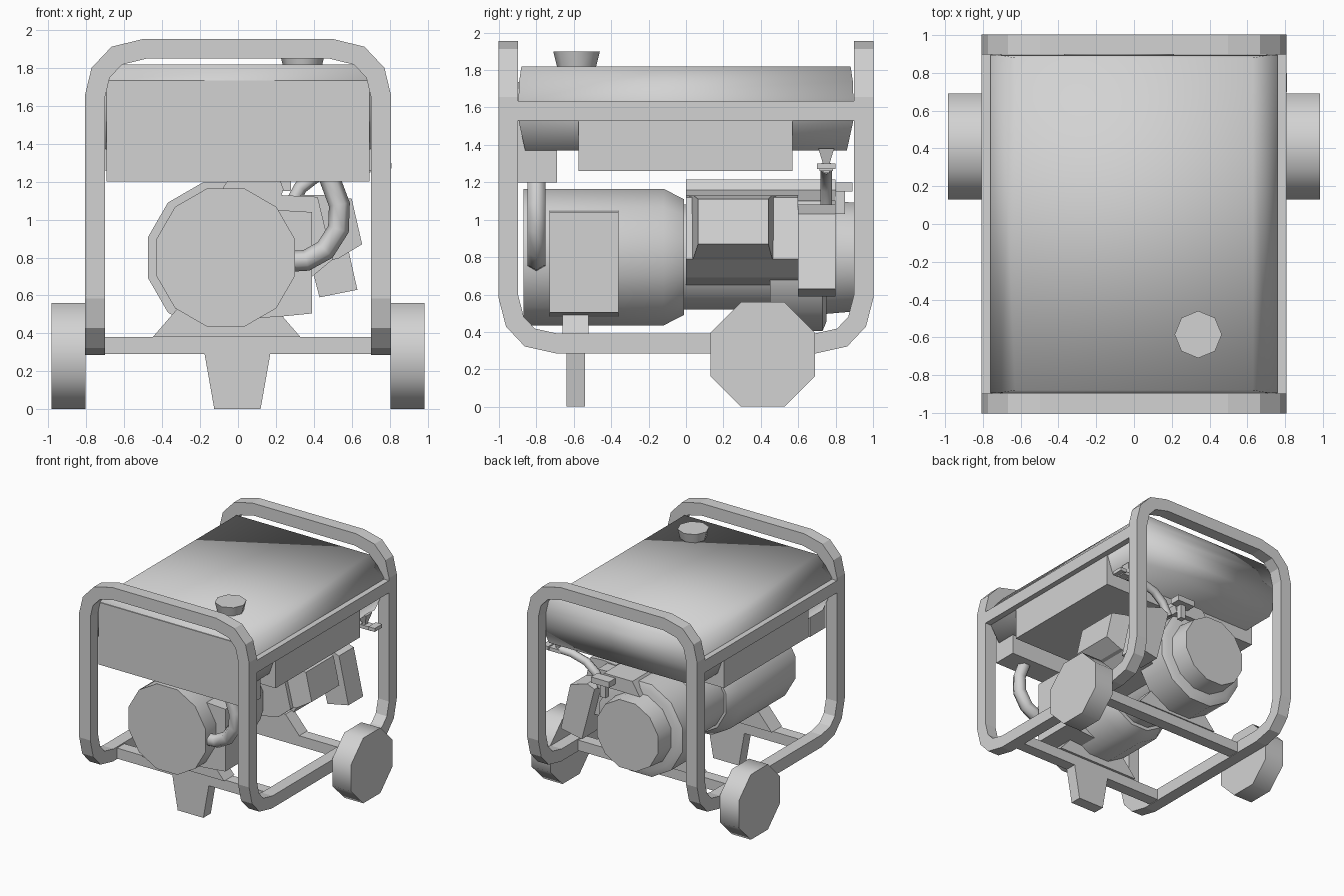
import bpy, bmesh, math
from mathutils import Vector

cube = bpy.data.objects.get("Cube")
if cube:
    bpy.data.objects.remove(cube, do_unlink=True)

GREY = (0.65, 0.65, 0.65, 1)
grey = bpy.data.materials.new("plain grey")
grey.use_nodes = True
grey.diffuse_color = GREY
bsdf = next(n for n in grey.node_tree.nodes if n.type == 'BSDF_PRINCIPLED')
bsdf.inputs["Base Color"].default_value = GREY


def loft(name, rings, smooth=None, closed=False):
    """Bridge equal rings of points; cap the ends unless the loop is closed."""
    bm = bmesh.new()
    vs = [[bm.verts.new(p) for p in r] for r in rings]
    n = len(rings[0])
    pairs = list(zip(vs, vs[1:])) + ([(vs[-1], vs[0])] if closed else [])
    for a, b in pairs:
        for i in range(n):
            j = (i + 1) % n
            bm.faces.new((a[i], a[j], b[j], b[i]))
    if not closed:
        bm.faces.new(vs[0])
        bm.faces.new(vs[-1])
    bmesh.ops.recalc_face_normals(bm, faces=bm.faces)
    me = bpy.data.meshes.new(name)
    bm.to_mesh(me)
    bm.free()
    me.materials.append(grey)
    ob = bpy.data.objects.new(name, me)
    bpy.context.collection.objects.link(ob)
    if smooth:
        bpy.ops.object.select_all(action='DESELECT')
        ob.select_set(True)
        bpy.context.view_layer.objects.active = ob
        bpy.ops.object.shade_smooth_by_angle(angle=math.radians(smooth))
    return ob


def rect(hx, hy, z, cx=0, cy=0):
    return [(cx + a * hx, cy + b * hy, z) for a, b in ((1, 1), (-1, 1), (-1, -1), (1, -1))]


def box(name, x0, x1, y0, y1, z0, z1):
    args = ((x1 - x0) / 2, (y1 - y0) / 2)
    c = ((x0 + x1) / 2, (y0 + y1) / 2)
    return loft(name, [rect(*args, z, *c) for z in (z0, z1)])


def prism(name, poly, y0, y1):
    """Extrude an x-z outline along y."""
    return loft(name, [[(x, y, z) for x, z in poly] for y in (y0, y1)])


def circle(r, n, phase):
    return [(r * math.cos(2 * math.pi * (i + phase) / n), r * math.sin(2 * math.pi * (i + phase) / n))
            for i in range(n)]


def drum(name, cx, cz, profile):
    """Twelve-sided part along y from (y, radius) pairs, with flats at the top and sides."""
    return loft(name, [[(cx + a, y, cz + b) for a, b in circle(r, 12, 0.5)] for y, r in profile], 50)


def sweep(name, path, section, closed=False, smooth=None):
    """Mitred sweep: slide each ring along its segment to the next mitre plane."""
    path = [Vector(p) for p in path]
    ring = [path[0] + Vector(s) for s in section]
    rings = [ring]
    for i in range(1, len(path)):
        d = (path[i] - path[i - 1]).normalized()
        nxt = path[(i + 1) % len(path)] if closed or i + 1 < len(path) else path[i] + d
        nrm = d + (nxt - path[i]).normalized()
        ring = [v + d * ((path[i] - v).dot(nrm) / d.dot(nrm)) for v in ring]
        rings.append(ring)
    return loft(name, rings, smooth, closed)


def pipe(name, path, r):
    """Six-sided pipe whose path starts along x."""
    sweep(name, path, [(0, b, a) for a, b in circle(r, 6, 0)], smooth=65)


# Tubular frame: two arches joined by the bottom side runs in one loop
arch = [(0.755, 1.2), (0.755, 1.65), (0.725, 1.775), (0.64, 1.865), (0.49, 1.902)]
bend = [(-0.95, 0.59), (-0.915, 0.455), (-0.835, 0.37), (-0.69, 0.338)]
path = [(x, -0.95, z) for x, z in arch]
path += [(-x, -0.95, z) for x, z in reversed(arch)]
path += [(-0.755, y, z) for y, z in bend] + [(-0.755, -y, z) for y, z in reversed(bend)]
path += [(-x, 0.95, z) for x, z in arch] + [(x, 0.95, z) for x, z in reversed(arch)]
path += [(0.755, -y, z) for y, z in bend] + [(0.755, y, z) for y, z in reversed(bend)]
h = 0.0525
sweep("frame_loop", path, [(h, h, 0), (-h, h, 0), (-h, -h, 0), (h, -h, 0)], closed=True)

# Rails, wheels, crossbars, foot
for s, side in ((1, "left"), (-1, "right")):
    x0, x1 = sorted((s * 0.705, s * 0.807))
    box(side + "_tank_rail", x0, x1, -0.92, 0.92, 1.53, 1.635)
    loft(side + "_wheel", [[(s * x, 0.41 + a, 0.28 + b) for a, b in circle(0.303, 8, 0.5)]
                           for x in (0.805, 0.985)], 50)
for y, part in ((-0.59, "front"), (0.41, "rear")):
    box(part + "_crossbar", -0.72, 0.72, y - 0.05, y + 0.05, 0.29, 0.38)
loft("front_foot", [rect(0.122, 0.05, 0, -0.003, -0.59), rect(0.175, 0.05, 0.3, -0.003, -0.59)])

# Engine mounts
mount = [(-0.45, 0.38), (0.33, 0.38), (0.2, 0.53), (-0.32, 0.53)]
prism("front_mount", mount, -0.66, -0.52)
prism("rear_mount", mount, 0.36, 0.47)

# Fuel tank, cap, control panel and tray
tank = [(1.37, 0.70, 0.86), (1.53, 0.755, 0.895), (1.65, 0.76, 0.895),
        (1.74, 0.70, 0.892), (1.82, 0.63, 0.88)]
loft("fuel_tank", [rect(hx, hy, z) for z, hx, hy in tank], 180)
loft("fuel_cap", [[(0.34 + a, -0.585 + b, z) for a, b in circle(r, 8, 0)]
                  for z, r in ((1.80, 0.10), (1.9, 0.125))], 50)
box("control_panel", -0.695, 0.695, -0.9, -0.69, 1.2, 1.735)
box("under_tank_box", -0.76, 0.76, -0.575, 0.57, 1.26, 1.54)

# Alternator drum with side box
drum("alternator", -0.065, 0.8, [(-0.87, 0.378), (-0.12, 0.378), (-0.01, 0.32)])
prism("alternator_box", [(0.1, 0.48), (0.24, 0.49), (0.39, 0.505), (0.39, 1.04), (0.22, 1.05),
                         (0.1, 1.05)], -0.73, -0.36)

# Engine: crankcase, cylinder, head and fan housing
drum("crankcase", -0.075, 0.8, [(-0.02, 0.29), (0.46, 0.29)])
drum("fan_housing", -0.08, 0.8, [(0.45, 0.41), (0.73, 0.41), (0.75, 0.36)])
drum("recoil_starter", -0.08, 0.8, [(0.74, 0.315), (0.91, 0.3)])
prism("cylinder_block", [(0.0, 0.62), (0.38, 0.69), (0.5, 0.79), (0.42, 1.12), (0.0, 1.14)],
      0.0, 0.6)
loft("cylinder_head", [[(0.42, 0.02, 0.77), (0.42, 0.48, 0.77), (0.33, 0.48, 1.13), (0.33, 0.02, 1.13)],
                       [(0.53, 0.04, 0.795), (0.53, 0.46, 0.795), (0.47, 0.46, 1.13), (0.47, 0.04, 1.13)],
                       [(0.655, 0.065, 0.87), (0.655, 0.44, 0.87), (0.6, 0.44, 1.11),
                        (0.6, 0.065, 1.11)]])
prism("engine_top_shroud", [(-0.12, 1.1), (0.22, 1.1), (0.24, 1.16), (0.22, 1.215), (-0.05, 1.215)],
      0.0, 0.8)
prism("air_filter", [(0.43, 0.59), (0.63, 0.63), (0.54, 1.03), (0.38, 1.08), (0.31, 1.05)],
      0.6, 0.8)
box("carburettor", 0.1, 0.4, 0.58, 0.7, 0.78, 0.98)

# Throttle knob
box("knob_stem", 0.17, 0.22, 0.8, 0.85, 1.03, 1.16)
box("knob_top", 0.11, 0.28, 0.8, 0.89, 1.15, 1.2)

# Exhaust pipe, fuel hose and tap
pipe("exhaust_pipe", [(0.2, -0.8, 0.775), (0.36, -0.8, 0.785), (0.46, -0.8, 0.84), (0.53, -0.8, 0.95),
                      (0.535, -0.8, 1.08), (0.49, -0.8, 1.2), (0.46, -0.8, 1.28)], 0.055)
pipe("fuel_hose", [(0.67, 0.75, 1.28), (0.55, 0.75, 1.275), (0.42, 0.75, 1.24), (0.33, 0.75, 1.17),
                   (0.27, 0.75, 1.06)], 0.036)
loft("tap_cone", [rect(r, r, z, 0.68, 0.75) for z, r in ((1.25, 0.018), (1.3, 0.018), (1.38, 0.042))])
box("tap_body", 0.65, 0.77, 0.715, 0.785, 1.26, 1.29)
box("tap_lever", 0.75, 0.81, 0.7, 0.8, 1.27, 1.3)
